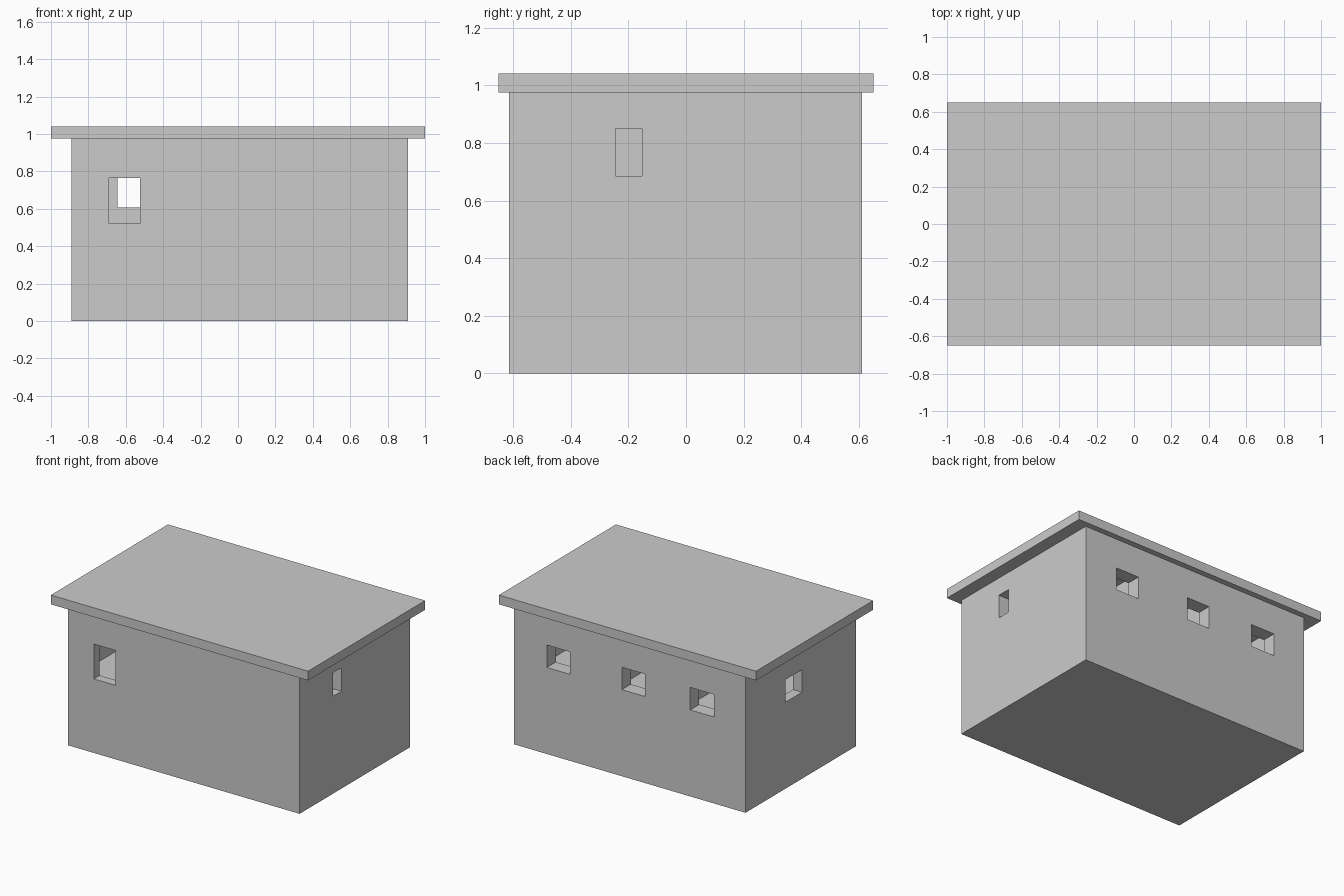
import bpy

if "Cube" in bpy.data.objects:
    bpy.data.objects.remove(bpy.data.objects["Cube"])

concrete = bpy.data.materials.new("light_grey")
concrete.diffuse_color = (0.6, 0.6, 0.6, 1)
concrete.use_nodes = True
concrete.node_tree.nodes["Principled BSDF"].inputs["Base Color"].default_value = concrete.diffuse_color


def box(name, x, y, z):
    """Box from (min, max) ranges on each axis."""
    verts = [(a, b, c) for a in x for b in y for c in z]
    faces = [(0, 1, 3, 2), (4, 6, 7, 5), (0, 4, 5, 1),
             (2, 3, 7, 6), (0, 2, 6, 4), (1, 5, 7, 3)]
    mesh = bpy.data.meshes.new(name)
    mesh.from_pydata(verts, [], faces)
    mesh.materials.append(concrete)
    obj = bpy.data.objects.new(name, mesh)
    bpy.context.collection.objects.link(obj)
    return obj


def cut(target, name, x, y, z):
    """Subtract a box from the target and drop the cutter."""
    cutter = box(name, x, y, z)
    cutter.hide_render = True
    mod = target.modifiers.new(name, 'BOOLEAN')
    mod.operation = 'DIFFERENCE'
    mod.solver = 'EXACT'
    mod.object = cutter
    bpy.context.view_layer.objects.active = target
    bpy.ops.object.modifier_apply(modifier=mod.name)
    bpy.data.objects.remove(cutter)


# Main block and overhanging roof slab
walls = box("walls", (-0.89, 0.91), (-0.615, 0.61), (0, 0.976))
box("roof", (-1, 1), (-0.65, 0.65), (0.975, 1.04))

# Three rooms on a raised floor, split by partitions
for rx in ((-0.82, -0.30), (-0.24, 0.23), (0.29, 0.82)):
    cut(walls, "room", rx, (-0.55, 0.51), (0.515, 0.96))

# Back windows
for wx in ((-0.645, -0.46), (-0.108, 0.072), (0.475, 0.655)):
    cut(walls, "back_window", wx, (0.45, 0.7), (0.608, 0.766))

# Front, left and right windows
cut(walls, "front_window", (-0.69, -0.523), (-0.7, -0.5), (0.52, 0.765))
cut(walls, "left_window", (-1, -0.75), (-0.016, 0.168), (0.608, 0.766))
cut(walls, "right_window", (0.75, 1), (-0.245, -0.152), (0.685, 0.85))
